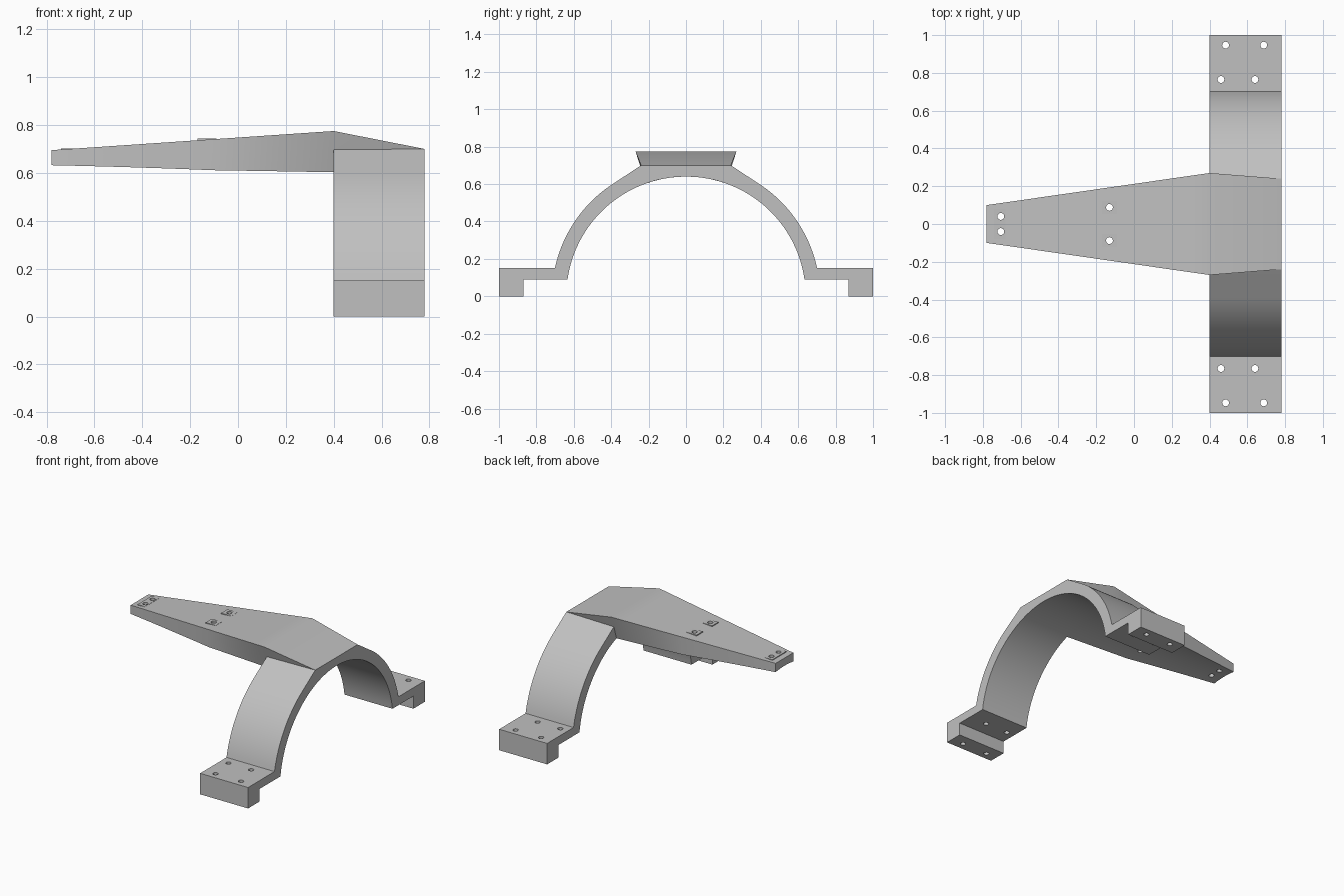
import bpy, bmesh, math

cube = bpy.data.objects.get("Cube")
if cube:
    bpy.data.objects.remove(cube, do_unlink=True)

GREY = (0.53, 0.53, 0.53, 1)
metal = bpy.data.materials.new("plain grey")
metal.use_nodes = True
metal.diffuse_color = GREY
metal.node_tree.nodes["Principled BSDF"].inputs["Base Color"].default_value = GREY

INNER_R, OUTER_R = 0.64, 0.717
FRONT_X, BACK_X = 0.4, 0.78
HOLE_R = 0.018


def finish(name, bm):
    """Turn a bmesh into a named grey object."""
    bmesh.ops.recalc_face_normals(bm, faces=bm.faces)
    mesh = bpy.data.meshes.new(name)
    bm.to_mesh(mesh)
    bm.free()
    obj = bpy.data.objects.new(name, mesh)
    bpy.context.collection.objects.link(obj)
    mesh.materials.append(metal)
    return obj


def activate(obj):
    bpy.ops.object.select_all(action='DESELECT')
    obj.select_set(True)
    bpy.context.view_layer.objects.active = obj


def drill(obj, spots):
    """Cut vertical round holes at (x, y) spots on both sides."""
    bm = bmesh.new()
    for x, y in spots:
        for side in (1, -1):
            made = bmesh.ops.create_cone(bm, cap_ends=True, segments=24,
                                         radius1=HOLE_R, radius2=HOLE_R, depth=3)
            bmesh.ops.translate(bm, verts=made["verts"], vec=(x, side * y, 0))
    cutter = finish("hole_cutter", bm)
    cutter.hide_render = True
    activate(obj)
    mod = obj.modifiers.new("holes", 'BOOLEAN')
    mod.operation = 'DIFFERENCE'
    mod.solver = 'EXACT'
    mod.object = cutter
    bpy.ops.object.modifier_apply(modifier=mod.name)
    bpy.data.objects.remove(cutter, do_unlink=True)


def smooth(obj):
    activate(obj)
    bpy.ops.object.shade_smooth_by_angle(angle=math.radians(25))


def arc(radius, start, end, steps):
    """Points (y, z) on a circle about the arch axis, angles in radians."""
    angles = [start + (end - start) * i / steps for i in range(steps + 1)]
    return [(radius * math.cos(a), radius * math.sin(a)) for a in angles]


# Arch with stepped feet: half profile, mirrored and extruded along x
foot_angle = math.asin(0.15 / OUTER_R)
outer = [(0.87, 0.09), (0.87, 0), (1, 0), (1, 0.15)]
outer += arc(OUTER_R, foot_angle, math.radians(57), 20) + [(0.24, 0.7)]
inner = arc(INNER_R, math.pi / 2, math.asin(0.09 / INNER_R), 32)
profile = outer + [(-y, z) for y, z in reversed(outer)]
profile += [(-y, z) for y, z in reversed(inner)] + inner[1:]
bm = bmesh.new()
face = bm.faces.new([bm.verts.new((FRONT_X, y, z)) for y, z in profile])
made = bmesh.ops.extrude_face_region(bm, geom=[face])
moved = [v for v in made["geom"] if isinstance(v, bmesh.types.BMVert)]
bmesh.ops.translate(bm, verts=moved, vec=(BACK_X - FRONT_X, 0, 0))
arch = finish("arch_with_feet", bm)
drill(arch, [(0.485, 0.947), (0.687, 0.947), (0.46, 0.765), (0.64, 0.765)])
smooth(arch)

# Tapered arm: lofted sections with a hollowed underside
# station: x, half width at top, top height, half width at bottom
stations = [(-0.78, 0.10, 0.695, 0.10),
            (-0.10, 0.198, 0.741, 0.19),
            (FRONT_X, 0.27, 0.775, 0.215)]


def section(x, top_y, top_z, low_y, radius=INNER_R, mid=0.43, low_x=None):
    a = math.acos(low_y / radius)
    low_x = x if low_x is None else low_x
    under = arc(radius, a, math.pi - a, 12)
    low_z = under[0][1]
    mid_y, mid_z = top_y + (low_y - top_y) * mid, top_z + (low_z - top_z) * mid
    ring = [(x, top_y, top_z), (low_x, mid_y, mid_z)]
    ring += [(low_x, y, z) for y, z in under]
    return ring + [(low_x, -mid_y, mid_z), (x, -top_y, top_z)]


rings = []
STEPS = 6
for a, b in zip(stations, stations[1:]):
    for i in range(STEPS):
        rings.append(section(*[p + (q - p) * i / STEPS for p, q in zip(a, b)]))
rings.append(section(*stations[-1]))
# Sloping end that runs down to the back edge of the arch
rings.append(section(BACK_X, 0.24, 0.7, 0.21, radius=0.65, mid=0.1, low_x=BACK_X - 0.002))
bm = bmesh.new()
loops = [[bm.verts.new(p) for p in ring] for ring in rings]
for r, s in zip(loops, loops[1:]):
    for i in range(len(r)):
        j = (i + 1) % len(r)
        bm.faces.new((r[i], r[j], s[j], s[i]))
bm.faces.new(loops[0])
bm.faces.new(loops[-1])
arm = finish("tapered_arm", bm)
arm_holes = [(-0.705, 0.04), (-0.13, 0.088)]
drill(arm, arm_holes)
smooth(arm)


# Small level pads around the arm holes
def pad(name, x, y, top, size_x, size_y):
    bm = bmesh.new()
    bmesh.ops.create_cube(bm, size=1)
    bmesh.ops.scale(bm, verts=bm.verts, vec=(size_x, size_y, 0.014))
    bmesh.ops.translate(bm, verts=bm.verts, vec=(x, y, top - 0.007))
    drill(finish(name, bm), arm_holes)


pad("tip_pad", -0.71, 0, 0.703, 0.06, 0.16)
for name, side in (("left", 1), ("right", -1)):
    pad("middle_pad_" + name, -0.13, side * 0.088, 0.743, 0.08, 0.07)
